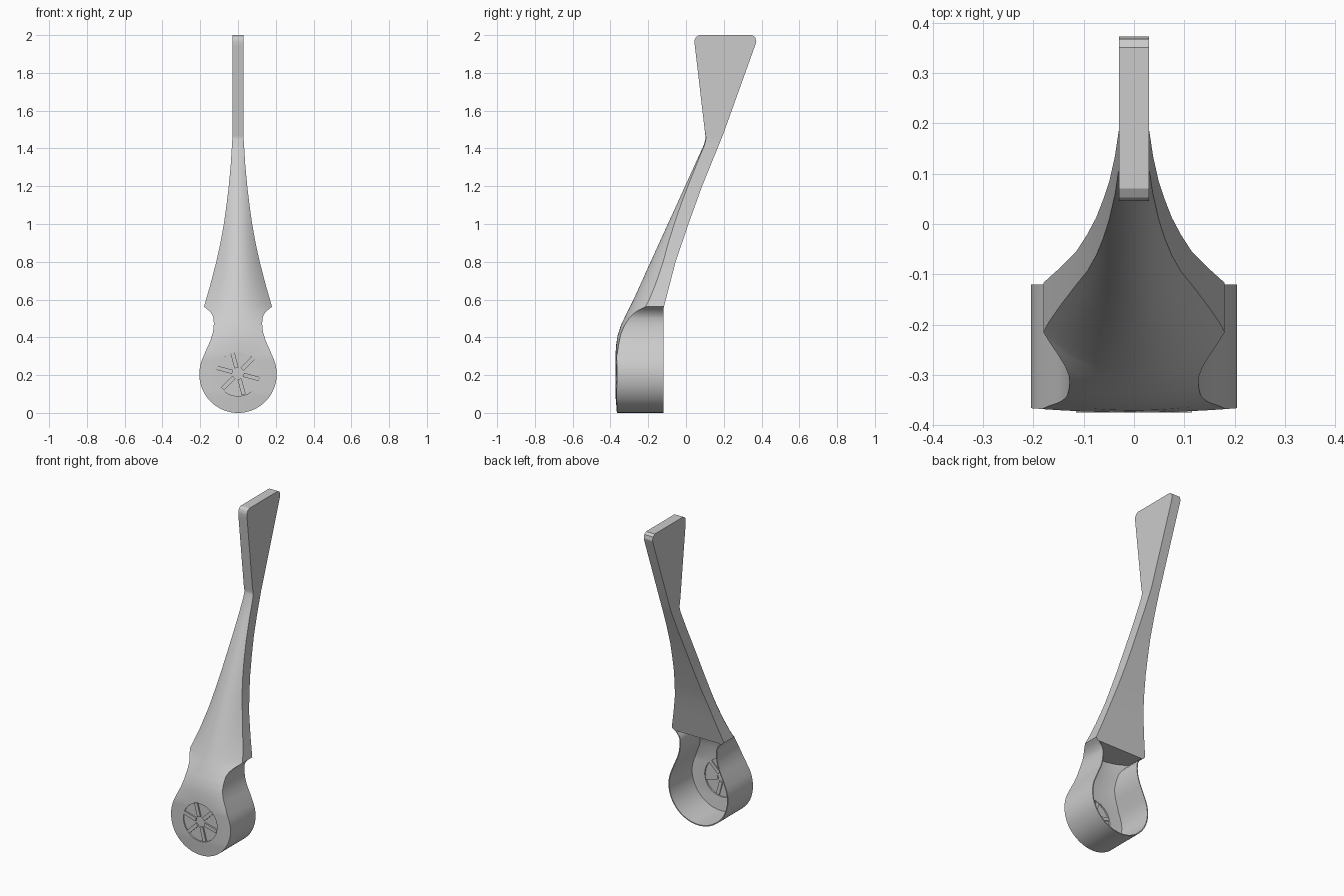
import bpy, bmesh, math

if "Cube" in bpy.data.objects:
    bpy.data.objects.remove(bpy.data.objects["Cube"])

R, CZ = 0.205, 0.205

# profiles as (z, value)
WIDTH = [(.28, .191), (.33, .17), (.385, .145), (.43, .132), (.47, .128), (.50, .129), (.52, .136),
         (.54, .152), (.562, .18), (.68, .146), (.8, .115), (.9, .093), (1.0, .075), (1.1, .061),
         (1.2, .049), (1.32, .038), (1.45, .03), (2, .03)]
FRONT = [(0, -.366), (.1, -.374), (.3, -.374), (.36, -.37), (.41, -.362), (.46, -.346), (.52, -.318),
         (.595, -.28), (.8, -.187), (1.42, .095), (1.455, .104), (1.95, .046), (1.975, .046),
         (1.99, .053), (2, .07)]
BACK = [(0, -.12), (.55, -.12), (.8, -.055), (1.0, .013), (1.2, .085), (1.47, .195), (1.94, .364),
        (1.965, .372), (1.988, .367), (2, .35)]
CROWN = [(0, .2), (.3, .2), (.43, .9), (.5, 1.5), (.56, 2.5), (.8, 5), (1, 6), (1.3, 6), (1.45, 3), (1.5, 0)]


def lookup(table, z):
    for (a, u), (b, v) in zip(table, table[1:]):
        if z <= b:
            return u + (v - u) * max(0, (z - a) / (b - a))
    return table[-1][1]


def half_width(z, inset):
    if z < .28:
        return math.sqrt(max((R - inset) ** 2 - (z - CZ) ** 2, 1e-6))
    return lookup(WIDTH, z) - inset


def loft(name, levels, inset=0, floor=0, back=None, n=20):
    """Stack cross-sections with a crowned front and a flat back."""
    bm = bmesh.new()
    rings = []
    for z in levels:
        w = half_width(z, inset)
        f, k = lookup(FRONT, z) + floor, lookup(CROWN, z)
        b = lookup(BACK, z) if back is None else back
        pts = [(w * (2 * i / n - 1), f + k * (w * (2 * i / n - 1)) ** 2) for i in range(n + 1)]
        pts += [(w, b), (-w, b)]
        rings.append([bm.verts.new((x, y, z)) for x, y in pts])
    for lo, hi in zip(rings, rings[1:]):
        for i in range(len(lo)):
            j = (i + 1) % len(lo)
            bm.faces.new((lo[i], lo[j], hi[j], hi[i]))
    bm.faces.new(rings[0][::-1])
    bm.faces.new(rings[-1])
    bmesh.ops.recalc_face_normals(bm, faces=bm.faces)
    me = bpy.data.meshes.new(name)
    bm.to_mesh(me)
    bm.free()
    ob = bpy.data.objects.new(name, me)
    bpy.context.collection.objects.link(ob)
    return ob


def disc(name, radius, y, depth):
    bpy.ops.mesh.primitive_cylinder_add(vertices=64, radius=radius, depth=depth,
                                        location=(0, y, CZ), rotation=(math.pi / 2, 0, 0))
    ob = bpy.context.object
    ob.name = name
    return ob


def activate(ob):
    bpy.ops.object.select_all(action='DESELECT')
    ob.select_set(True)
    bpy.context.view_layer.objects.active = ob


def cut(target, cutter):
    cutter.hide_render = True
    mod = target.modifiers.new("cut", 'BOOLEAN')
    mod.operation, mod.solver, mod.object = 'DIFFERENCE', 'EXACT', cutter
    activate(target)
    bpy.ops.object.modifier_apply(modifier=mod.name)
    bpy.data.objects.remove(cutter)


def circle_levels(r, steps=22):
    top = math.acos((CZ - .28) / r)
    return [CZ - r * math.cos(top * i / steps) for i in range(steps)]


# lever body: cup, arm and paddle in one loft
knots = sorted({z for t in (WIDTH, FRONT, BACK, CROWN) for z, _ in t if z >= .28})
body = loft("lever_body", circle_levels(R) + knots)

# hollow the cup from the back
T = .006
inner = circle_levels(R - T) + [z for z in knots if z < .545] + [.548]
cut(body, loft("cup_cutter", inner, inset=T, floor=.022, back=0.0))

# round window in the cup floor
cut(body, disc("window_cutter", .116, -.365, .06))
activate(body)
bpy.ops.object.shade_smooth_by_angle(angle=math.radians(28))

# thin disc closing the window
plate = disc("window_disc", .117, -.362, .006)
activate(plate)
bpy.ops.object.shade_smooth_by_angle(angle=math.radians(30))

# six spokes around the middle of the disc
for i in range(6):
    a = math.radians(45 + 60 * i)
    r = .073
    bpy.ops.mesh.primitive_cube_add(size=1, location=(r * math.cos(a), -.363, CZ + .004 + r * math.sin(a)),
                                    rotation=(0, -a, 0))
    spoke = bpy.context.object
    spoke.name = f"spoke_{i + 1}"
    spoke.scale = (.086, .022, .022)
